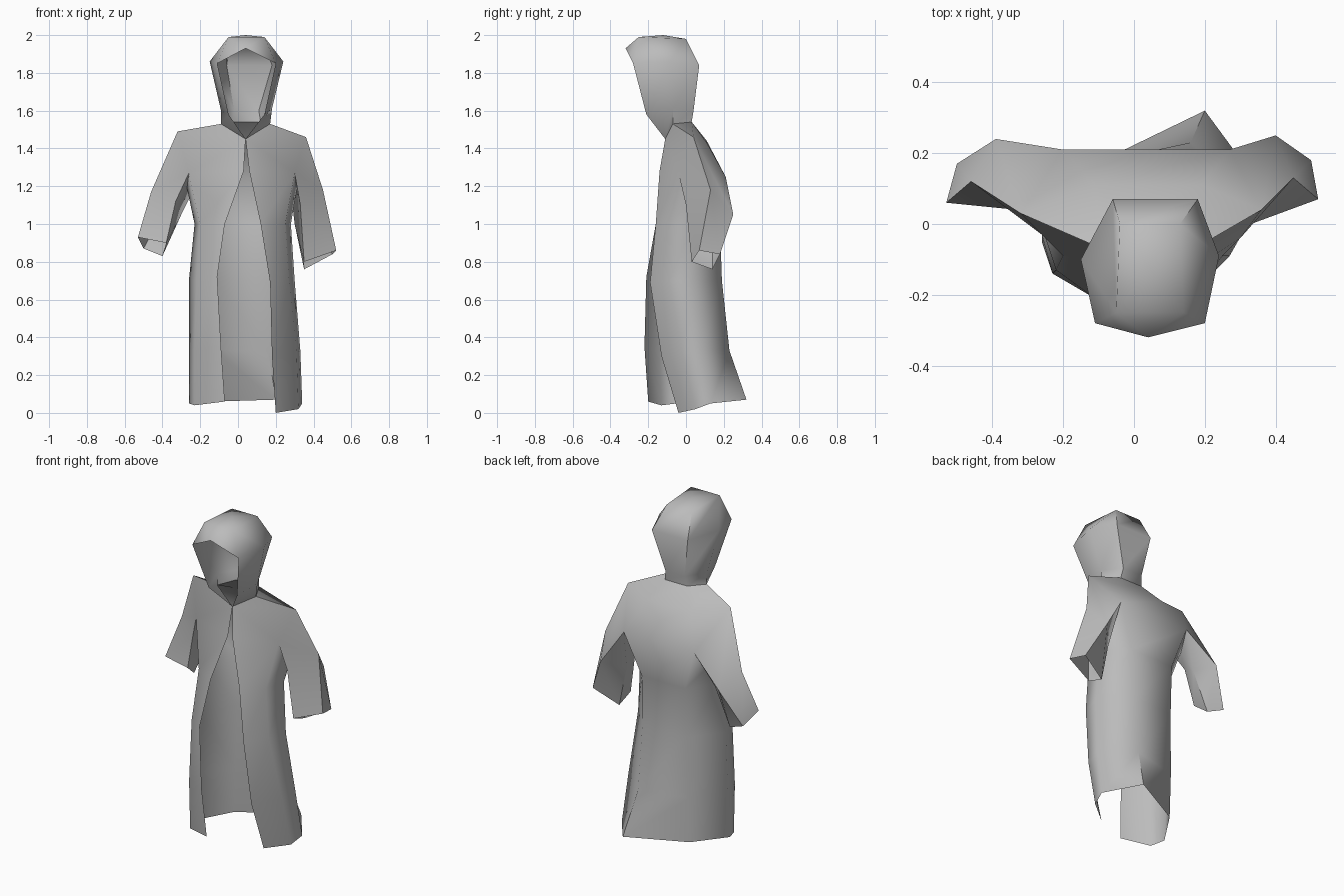
import bpy
import bmesh
from math import radians

default_cube = bpy.data.objects.get("Cube")
if default_cube:
    bpy.data.objects.remove(default_cube, do_unlink=True)

SCALE = 0.01  # coordinates below are in hundredths of a unit

cloth = bpy.data.materials.new("grey_cloth")
cloth.use_nodes = True
cloth.diffuse_color = (0.5, 0.5, 0.5, 1)
shader = cloth.node_tree.nodes["Principled BSDF"]
shader.inputs["Base Color"].default_value = cloth.diffuse_color
shader.inputs["Roughness"].default_value = 0.9


class Garment:
    """An open cloth surface sewn together from lofted panels."""

    def __init__(self, name):
        self.name = name
        self.mesh = bmesh.new()
        self.points = {}

    def vert(self, point):
        # Panels that use the same point share one vertex
        if point not in self.points:
            self.points[point] = self.mesh.verts.new([c * SCALE for c in point])
        return self.points[point]

    def face(self, corners):
        unique = list(dict.fromkeys(corners))
        if len(unique) > 2:
            self.mesh.faces.new([self.vert(p) for p in unique])

    def loft(self, rows, closed=False):
        for low, high in zip(rows, rows[1:]):
            count = len(low)
            for i in range(count if closed else count - 1):
                j = (i + 1) % count
                self.face((low[i], low[j], high[j], high[i]))

    def finish(self):
        bmesh.ops.recalc_face_normals(self.mesh, faces=self.mesh.faces[:])
        data = bpy.data.meshes.new(self.name)
        self.mesh.to_mesh(data)
        self.mesh.free()
        data.materials.append(cloth)
        obj = bpy.data.objects.new(self.name, data)
        bpy.context.collection.objects.link(obj)
        bpy.ops.object.select_all(action="DESELECT")
        obj.select_set(True)
        bpy.context.view_layer.objects.active = obj
        bpy.ops.object.shade_smooth_by_angle(angle=radians(60))
        return obj


# Shared seam points: left is +x, right is -x
throat = (4, -11, 145)
tip_l, tip_r = (36, 4, 146), (-32, 3, 149)
neck_l, neck_r = (17, -7, 153), (-9, -7, 153)
nape_l, nape_r = (12, 3, 154), (-3, 3, 154)
edge_l, edge_r = (6, -14, 128), (3, -14, 128)
chest_l, chest_r = (30, -4, 127), (-26, -3, 127)
armpit_l, armpit_r = (31, 8, 118), (-27, 8, 119)
back_l, back_r = (27, 21, 125), (-20, 21, 125)
blade_l, blade_r = (19, 11, 143), (-11, 11, 144)

coat = Garment("coat")

# Skirt and torso, from the left front edge round the back to the right one
hem = [(20, -4, 0), (32, 5, 2), (34, 13, 5), (20, 32, 7),
       (-13, 15, 6), (-26, -5, 5), (-23, -13, 4), (-7, -20, 6)]
knee = [(18, -13, 30), (31, -2, 32), (33, 8, 33), (16, 23, 33),
        (-13, 16, 33), (-26, -3, 33), (-23, -14, 33), (-9, -22, 35)]
hip = [(17, -19, 69), (27, -9, 70), (30, 3, 70), (16, 19, 70),
       (-12, 17, 70), (-26, -1, 70), (-22, -13, 70), (-11, -21, 72)]
waist = [(12, -16, 100), (25, -9, 100), (28, 4, 100), (17, 18, 100),
         (-12, 18, 100), (-23, 2, 100), (-20, -9, 100), (-7, -16, 100)]
chest = [edge_l, chest_l, armpit_l, back_l, back_r, armpit_r, chest_r, edge_r]
coat.loft([hem, knee, hip, waist, chest])

# Front shoulder panels
for edge, front, tip, neck in ((edge_l, chest_l, tip_l, neck_l),
                               (edge_r, chest_r, tip_r, neck_r)):
    coat.face((edge, front, throat))
    coat.face((throat, front, tip, neck))

# Back yoke
coat.loft([[tip_l, back_l, back_r, tip_r],
           [tip_l, blade_l, blade_r, tip_r],
           [neck_l, nape_l, nape_r, neck_r]])

# Sleeves: armhole, elbow and cuff rings
coat.loft([[tip_l, back_l, armpit_l, chest_l],
           [(45, 13, 118), (40, 25, 105), (30, 14, 100), (33, 0, 110)],
           [(52, 7, 86), (50, 18, 84), (35, 14, 76), (35, 3, 80)]], closed=True)
coat.loft([[tip_r, back_r, armpit_r, chest_r],
           [(-46, 12, 117), (-39, 24, 108), (-30, 15, 105), (-33, 4, 112)],
           [(-53, 6, 93), (-50, 17, 87), (-40, 15, 83), (-38, 6, 90)]], closed=True)
coat.finish()

# Hood, from the left opening edge round the back to the right one
hood = Garment("hood")
peak, crown = (4, -32, 193), (4, -12, 200)
brow_l, brow_r = (14, -25, 199), (-5, -25, 199)
top_l, top_r = (13, 0, 198), (-4, 0, 198)
collar = [throat, neck_l, nape_l, nape_r, neck_r, throat]
jaw = [(14, -21, 158), (18, -7, 161), (11, 4, 160),
       (-2, 4, 160), (-9, -7, 160), (-5, -21, 158)]
temple = [(20, -28, 185), (24, -9, 186), (18, 7, 184),
          (-6, 7, 184), (-15, -10, 186), (-11, -28, 185)]
hood.loft([collar, jaw, temple,
           [brow_l, brow_l, top_l, top_r, brow_r, brow_r]])

# Crown of the hood and its pointed brim
rim = [brow_l, top_l, top_r, brow_r]
for a, b in zip(rim, rim[1:] + rim[:1]):
    hood.face((a, b, crown))
hood.face((temple[0], brow_l, peak))
hood.face((brow_l, brow_r, peak))
hood.face((brow_r, temple[-1], peak))
hood.finish()
